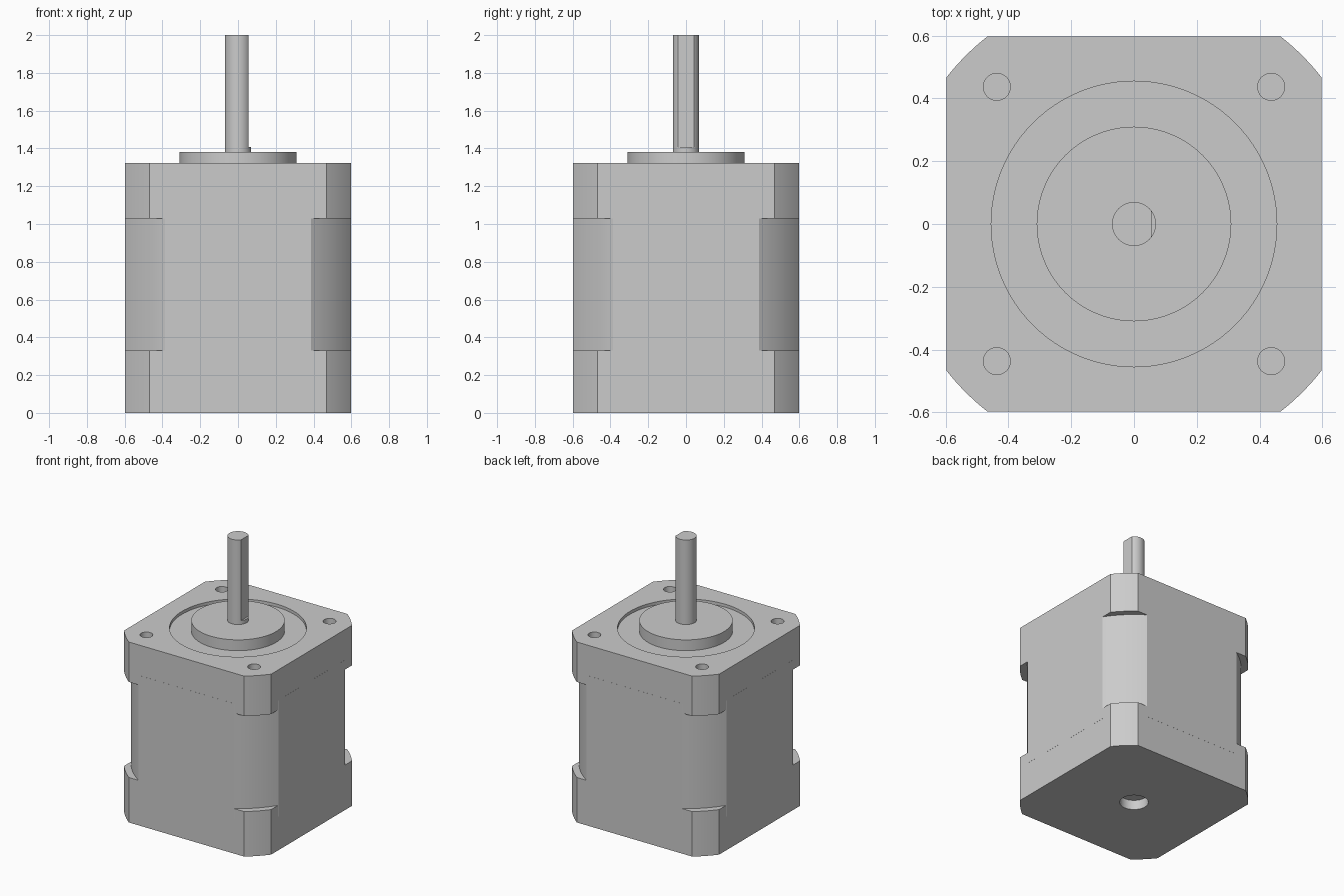
import bpy, bmesh, math
from mathutils import Vector

cube = bpy.data.objects.get("Cube")
if cube:
    bpy.data.objects.remove(cube, do_unlink=True)

steel = bpy.data.materials.new("grey_metal")
steel.use_nodes = True
GREY = (0.6, 0.6, 0.6, 1)
steel.diffuse_color = GREY
steel.node_tree.nodes["Principled BSDF"].inputs["Base Color"].default_value = GREY


def prism(name, points, z0, z1):
    """Extrude a flat outline from z0 up to z1."""
    bm = bmesh.new()
    base = bm.faces.new([bm.verts.new((x, y, z0)) for x, y in points])
    top = bmesh.ops.extrude_face_region(bm, geom=[base])["geom"]
    bmesh.ops.translate(bm, vec=Vector((0, 0, z1 - z0)),
                        verts=[v for v in top if isinstance(v, bmesh.types.BMVert)])
    bmesh.ops.recalc_face_normals(bm, faces=bm.faces)
    mesh = bpy.data.meshes.new(name)
    bm.to_mesh(mesh)
    bm.free()
    mesh.materials.append(steel)
    obj = bpy.data.objects.new(name, mesh)
    bpy.context.collection.objects.link(obj)
    return obj


def circle(radius, cx=0, cy=0, sides=64):
    return [(cx + radius * math.cos(math.tau * i / sides),
             cy + radius * math.sin(math.tau * i / sides)) for i in range(sides)]


def rounded_square(half, flat, steps=10):
    """Square whose corners are trimmed by one large centred circle."""
    radius, start = math.hypot(half, flat), math.atan2(flat, half)
    sweep = math.pi / 2 - 2 * start
    angles = [q * math.pi / 2 + start + sweep * i / steps
              for q in range(4) for i in range(steps + 1)]
    return [(radius * math.cos(a), radius * math.sin(a)) for a in angles]


def cut(obj, cutters):
    """Subtract the cutters and remove them."""
    bpy.context.view_layer.objects.active = obj
    for cutter in cutters:
        cutter.hide_render = True
        mod = obj.modifiers.new("cut", 'BOOLEAN')
        mod.operation, mod.solver, mod.object = 'DIFFERENCE', 'EXACT', cutter
        bpy.ops.object.modifier_apply(modifier=mod.name)
        bpy.data.objects.remove(cutter, do_unlink=True)


HALF = 0.597
TOP = 1.323
PILOT_TOP = 1.38
RECESS = TOP - 0.022

# Housing: two end caps and the laminated stack seated between them
cap_outline = rounded_square(HALF, 0.468)
rear_cap = prism("rear_cap", cap_outline, 0, 0.33)
front_cap = prism("front_cap", cap_outline, 1.03, TOP)
stack = prism("stator_stack", rounded_square(HALF + 0.0005, 0.387), 0.25, 1.10)

# Front cap: ring recess and four screw holes
cut(front_cap, [prism("recess_cutter", circle(0.455, sides=96), RECESS, TOP + 0.1)])
cut(front_cap, [prism("screw_cutter", circle(0.043, sx * 0.437, sy * 0.437, 32), TOP - 0.13, TOP + 0.1)
                for sx in (-1, 1) for sy in (-1, 1)])

# Rear cap: blind bearing hole
cut(rear_cap, [prism("bearing_cutter", circle(0.095), -0.1, 0.07)])

# Pilot boss and output shaft with a milled flat
pilot = prism("pilot_boss", circle(0.31, sides=96), RECESS - 0.01, PILOT_TOP)
shaft = prism("shaft", circle(0.07), PILOT_TOP - 0.02, 2)
cut(shaft, [prism("flat_cutter", [(0.055, -0.1), (0.2, -0.1), (0.2, 0.1), (0.055, 0.1)], 1.408, 2.1)])

# Smooth the round walls, keep the edges crisp
bpy.ops.object.select_all(action='DESELECT')
for part in (rear_cap, front_cap, stack, pilot, shaft):
    part.select_set(True)
bpy.context.view_layer.objects.active = stack
bpy.ops.object.shade_smooth_by_angle(angle=math.radians(20))
